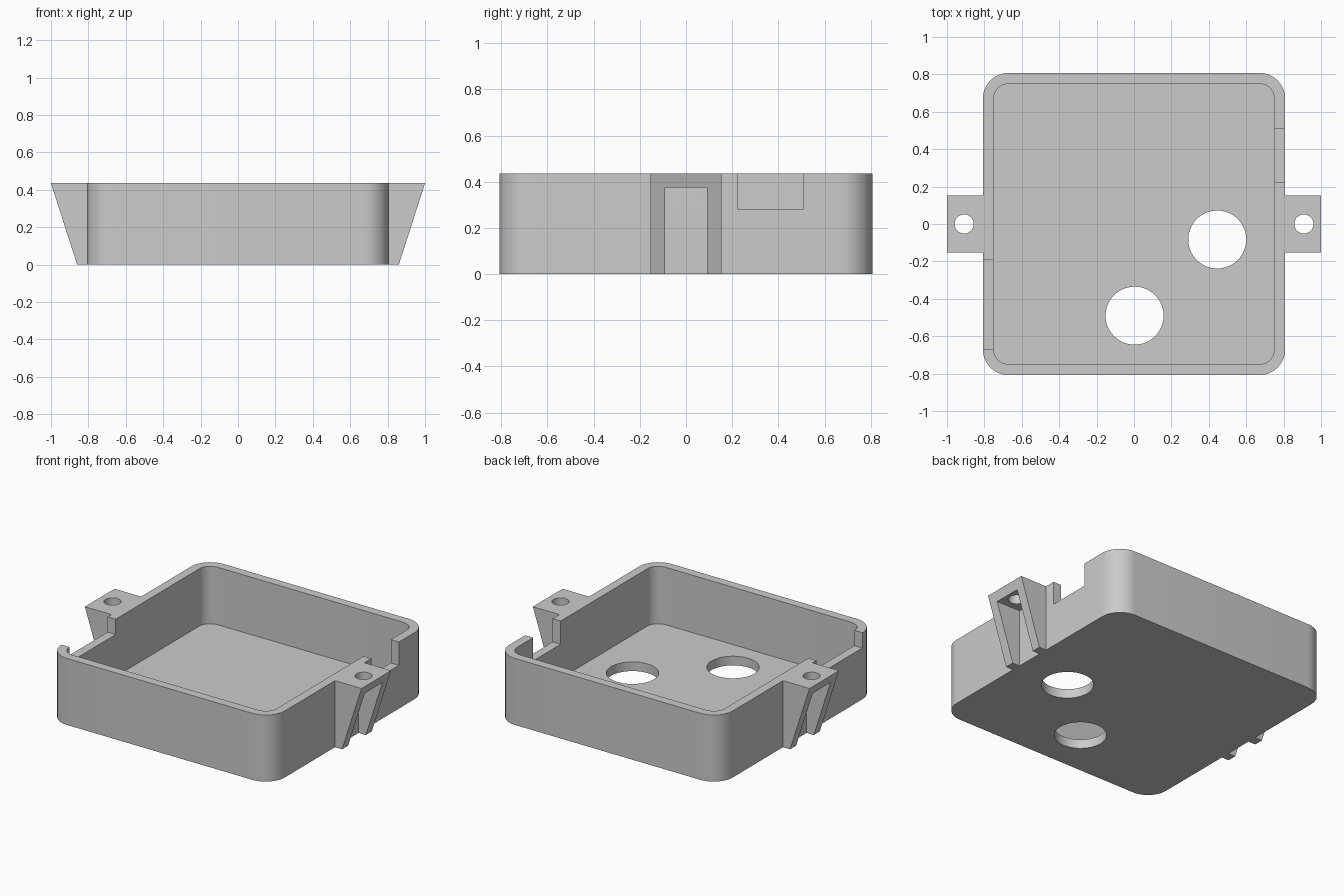
import bpy
import bmesh

old = bpy.data.objects.get("Cube")
if old:
    bpy.data.objects.remove(old, do_unlink=True)

HALF, HEIGHT, WALL, FLOOR = 0.808, 0.435, 0.058, 0.06

grey = bpy.data.materials.new("plain grey")
grey.use_nodes = True
grey.diffuse_color = (0.6, 0.6, 0.6, 1)
grey.node_tree.nodes["Principled BSDF"].inputs["Base Color"].default_value = (0.6, 0.6, 0.6, 1)


def finish(name, bm):
    """Turn a bmesh into a named grey object."""
    bmesh.ops.recalc_face_normals(bm, faces=bm.faces)
    mesh = bpy.data.meshes.new(name)
    bm.to_mesh(mesh)
    bm.free()
    mesh.materials.append(grey)
    obj = bpy.data.objects.new(name, mesh)
    bpy.context.collection.objects.link(obj)
    return obj


def block(name, x, y, z, radius=0):
    """Box from (low, high) ranges, with optional rounded upright edges."""
    bm = bmesh.new()
    bmesh.ops.create_cube(bm, size=1)
    for v in bm.verts:
        v.co = [r[0] if c < 0 else r[1] for c, r in zip(v.co, (x, y, z))]
    if radius:
        upright = [e for e in bm.edges
                   if abs(e.verts[0].co.z - e.verts[1].co.z) > 0.01]
        bmesh.ops.bevel(bm, geom=upright, offset=radius, segments=12,
                        profile=0.5, affect='EDGES')
    return finish(name, bm)


def drill(name, x, y, radius, low, high):
    """Upright cylinder used as a cutter."""
    bm = bmesh.new()
    bmesh.ops.create_cone(bm, cap_ends=True, segments=64, radius1=radius,
                          radius2=radius, depth=high - low)
    bmesh.ops.translate(bm, verts=bm.verts, vec=(x, y, (low + high) / 2))
    return finish(name, bm)


def cut(obj, cutters):
    """Subtract each cutter, then shade the result."""
    bpy.ops.object.select_all(action='DESELECT')
    bpy.context.view_layer.objects.active = obj
    obj.select_set(True)
    for cutter in cutters:
        cutter.hide_render = True
        mod = obj.modifiers.new(cutter.name, 'BOOLEAN')
        mod.operation, mod.solver, mod.object = 'DIFFERENCE', 'EXACT', cutter
        bpy.ops.object.modifier_apply(modifier=mod.name)
        bpy.data.objects.remove(cutter, do_unlink=True)
    bpy.ops.object.shade_smooth_by_angle()


# Open tray with rounded corners, two floor holes and two rim notches
tray = block("tray", (-HALF, HALF), (-HALF, HALF), (0, HEIGHT), 0.138)
inner = HALF - WALL
cut(tray, [
    block("cavity", (-inner, inner), (-inner, inner), (FLOOR, 1), 0.08),
    drill("front_floor_hole", 0.003, -0.49, 0.155, -0.1, 0.2),
    drill("side_floor_hole", 0.445, -0.083, 0.155, -0.1, 0.2),
    block("left_notch", (0.7, 0.9), (0.223, 0.508), (0.283, 1)),
    block("right_notch", (-0.9, -0.7), (-0.668, -0.193), (0.335, 1)),
])

# Tapered mounting brackets, hollow below, with a screw hole on top
for name, side in (("left_bracket", 1), ("right_bracket", -1)):
    profile = [(HALF, 0), (0.86, 0), (1, HEIGHT), (HALF, HEIGHT)]
    bm = bmesh.new()
    face = bm.faces.new([bm.verts.new((side * x, -0.153, z)) for x, z in profile])
    new = bmesh.ops.extrude_face_region(bm, geom=[face])["geom"]
    bmesh.ops.translate(bm, vec=(0, 0.306, 0),
                        verts=[g for g in new if isinstance(g, bmesh.types.BMVert)])
    bracket = finish(name, bm)
    reach = sorted((side * 0.7, side * 1.1))
    cut(bracket, [
        block("pocket", reach, (-0.092, 0.092), (-0.1, 0.376)),
        drill("screw_hole", side * 0.908, 0, 0.051, 0.3, 0.6),
    ])
